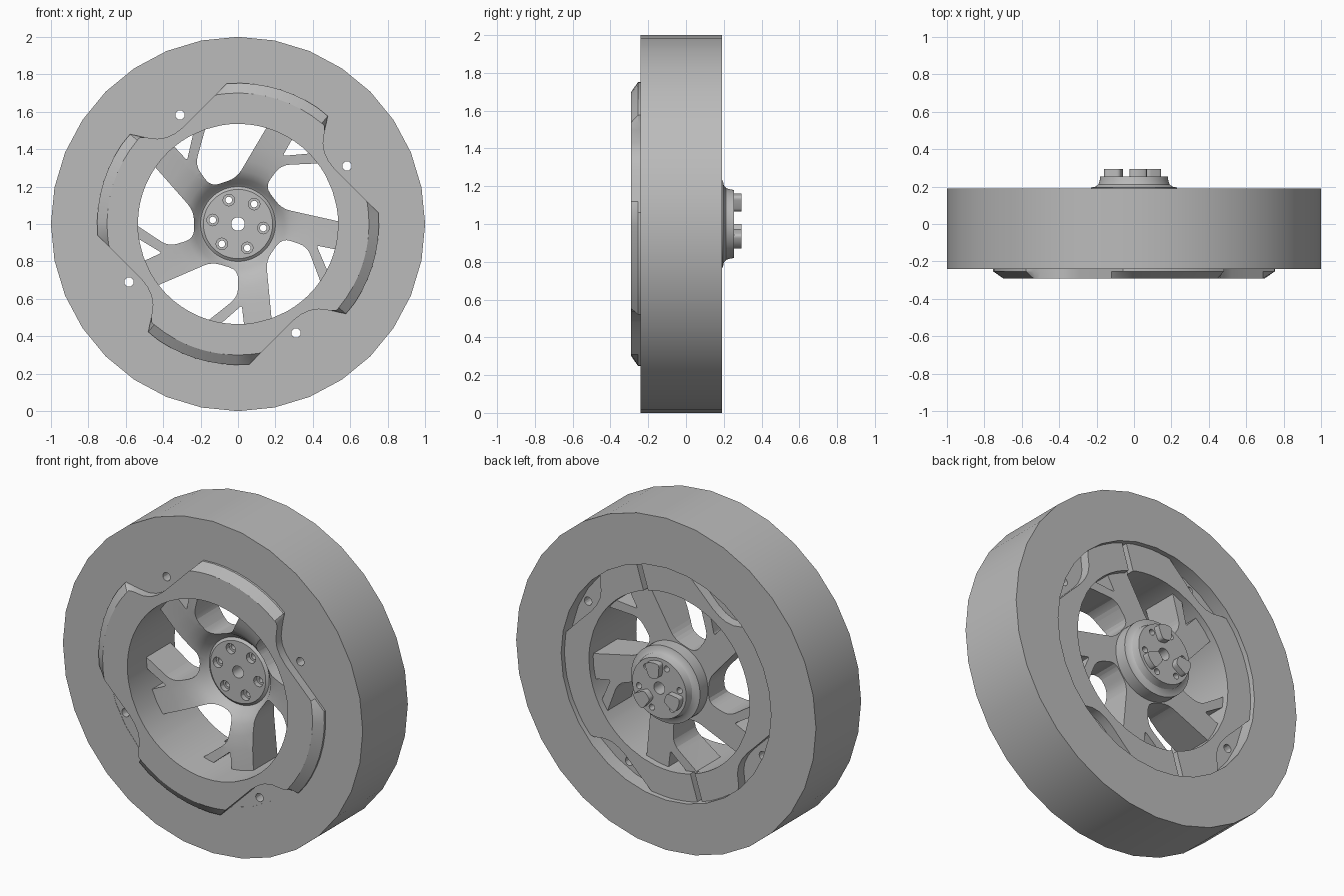
import bpy, bmesh, math
from mathutils import Vector

if "Cube" in bpy.data.objects:
    bpy.data.objects.remove(bpy.data.objects["Cube"])

grey = bpy.data.materials.new("grey_metal")
grey.diffuse_color = (0.5, 0.5, 0.5, 1)
grey.use_nodes = True
grey.node_tree.nodes["Principled BSDF"].inputs["Base Color"].default_value = grey.diffuse_color
CZ = 1.0  # axle height


def pol(r, deg):
    a = math.radians(deg)
    return r * math.cos(a), r * math.sin(a)


def circle(r, n, start=0):
    return [pol(r, start + 360 * i / n) for i in range(n)]


def finish(name, bm, smooth=True):
    bmesh.ops.recalc_face_normals(bm, faces=bm.faces)
    me = bpy.data.meshes.new(name)
    bm.to_mesh(me)
    bm.free()
    me.materials.append(grey)
    ob = bpy.data.objects.new(name, me)
    bpy.context.collection.objects.link(ob)
    if smooth:
        smooth_object(ob)
    return ob


def smooth_object(ob):
    bpy.ops.object.select_all(action='DESELECT')
    ob.select_set(True)
    bpy.context.view_layer.objects.active = ob
    bpy.ops.object.shade_smooth_by_angle(angle=math.radians(30))


def loft(name, sections):
    """Closed ring body: sections are (outline in x/z, y), joined in a cycle."""
    bm = bmesh.new()
    loops = [[bm.verts.new((x, y, z + CZ)) for x, z in pts] for pts, y in sections]
    n = len(loops[0])
    for k, a in enumerate(loops):
        b = loops[(k + 1) % len(loops)]
        for i in range(n):
            j = (i + 1) % n
            bm.faces.new((a[i], a[j], b[j], b[i]))
    return finish(name, bm)


def prisms(name, outlines, y0, y1, smooth=False):
    """Outlines in x/z extruded along y."""
    bm = bmesh.new()
    for pts in outlines:
        f = bm.faces.new([bm.verts.new((x, y0, z + CZ)) for x, z in pts])
        ext = bmesh.ops.extrude_face_region(bm, geom=[f])
        vs = [g for g in ext['geom'] if isinstance(g, bmesh.types.BMVert)]
        bmesh.ops.translate(bm, verts=vs, vec=(0, y1 - y0, 0))
    return finish(name, bm, smooth)


def cut(ob, cutter):
    mod = ob.modifiers.new("cut", 'BOOLEAN')
    mod.object, mod.operation, mod.solver = cutter, 'DIFFERENCE', 'EXACT'
    bpy.context.view_layer.objects.active = ob
    bpy.ops.object.modifier_apply(modifier=mod.name)
    bpy.data.objects.remove(cutter)


def turn(pts, deg):
    c, s = pol(1, deg)
    return [(x * c - z * s, x * s + z * c) for x, z in pts]


def fillet(pts, d):
    """Round every corner of a polygon."""
    out = []
    for i, p in enumerate(pts):
        p, a, b = Vector(p), Vector(pts[i - 1]), Vector(pts[(i + 1) % len(pts)])
        s = p + (a - p).normalized() * min(d, (a - p).length * .45)
        e = p + (b - p).normalized() * min(d, (b - p).length * .45)
        for t in (0, .25, .5, .75, 1):
            out.append(tuple(s * (1 - t) ** 2 + p * 2 * t * (1 - t) + e * t * t))
    return out


def at(pts, x, z):
    return [(px + x, pz + z) for px, pz in pts]


# Tyre: wide flat band
N = 32
loft("tyre", [(circle(1, N), -.24), (circle(1, N), .19),
              (circle(.70, N), .19), (circle(.70, N), -.24)])

# Rim outline: four raised arcs with a scallop between each pair
scallop = [(.75, .06), (.69, .12), (.60, .21), (.52, .29), (.485, .335),
           (.463, .38), (.455, .43), (.463, .50), (.472, .54), (.48, .577)]
quarter = scallop + [pol(.753, 50.2 + 44.4 * i / 8) for i in range(1, 8)]
outline = [p for q in range(4) for p in turn(quarter, 90 * q)]


def clipped(rmax):
    return [tuple(Vector(p) * min(1, rmax / Vector(p).length)) for p in outline]


def round_loop(r):
    return [tuple(Vector(p).normalized() * r) for p in outline]


bore = round_loop(.535)

# Rim barrel with four through holes
barrel = loft("rim_barrel", [(round_loop(.705), -.2385), (round_loop(.705), .10),
                             (bore, .10), (bore, -.2385)])
cut(barrel, prisms("hole_cutter",
                   [at(circle(.025, 16), *pol(.66, 28 + 90 * i)) for i in range(4)], -.4, .4))
smooth_object(barrel)

# Front lip, chamfered on its arcs
loft("front_rim_lip", [(outline, -.23), (outline, -.253), (clipped(.70), -.29),
                       (bore, -.29), (bore, -.23)])

# Back lip with two narrow radial slots
back = loft("back_rim_lip", [(clipped(.698), .09), (clipped(.698), .16),
                             (bore, .16), (bore, .09)])
slot = [(.45, -.016), (.8, -.016), (.8, .016), (.45, .016)]
cut(back, prisms("slot_cutter", [turn(slot, 73), turn(slot, 253)], .115, .3))
smooth_object(back)

# Dished wheel centre: hub and spokes from one turned profile
profile = [(.036, 0), (.185, 0), (.20, .012), (.215, .0), (.24, -.035), (.28, -.065),
           (.34, -.085), (.42, -.10), (.55, -.11), (.55, .12), (.23, .12), (.23, .195),
           (.205, .20), (.19, .212), (.184, .23), (.18, .255), (.036, .255)]
centre = loft("spoked_centre", [(circle(r, 60), y) for r, y in profile])

# Openings between the spokes, and small triangles beside each strut
window = fillet([(.15, -.195), (.19, -.62), (.49, -.44), (.37, -.12), (.235, -.075)], .05)
triangle = fillet([(.42, -.115), (.62, -.155), (.52, -.35)], .015)
cut(centre, prisms("window_cutter", [turn(w, 72 * i) for i in range(5)
                                     for w in (window, triangle)], -.4, .185))

# Bolt holes with counterbores
spots = [pol(.137, 51 + 60 * i) for i in range(6)]
cut(centre, prisms("bolt_hole_cutter", [at(circle(.018, 16), *p) for p in spots], -.4, .4))
cut(centre, prisms("counterbore_cutter", [at(circle(.031, 16), *p) for p in spots], -.1, .03))
smooth_object(centre)

# Three drive lugs on the back of the hub
lug = fillet([(.07, -.03), (.155, -.05), (.165, 0), (.155, .05), (.07, .03)], .02)
prisms("drive_lugs", [turn(lug, 81 + 120 * i) for i in range(3)], .25, .293, True)
